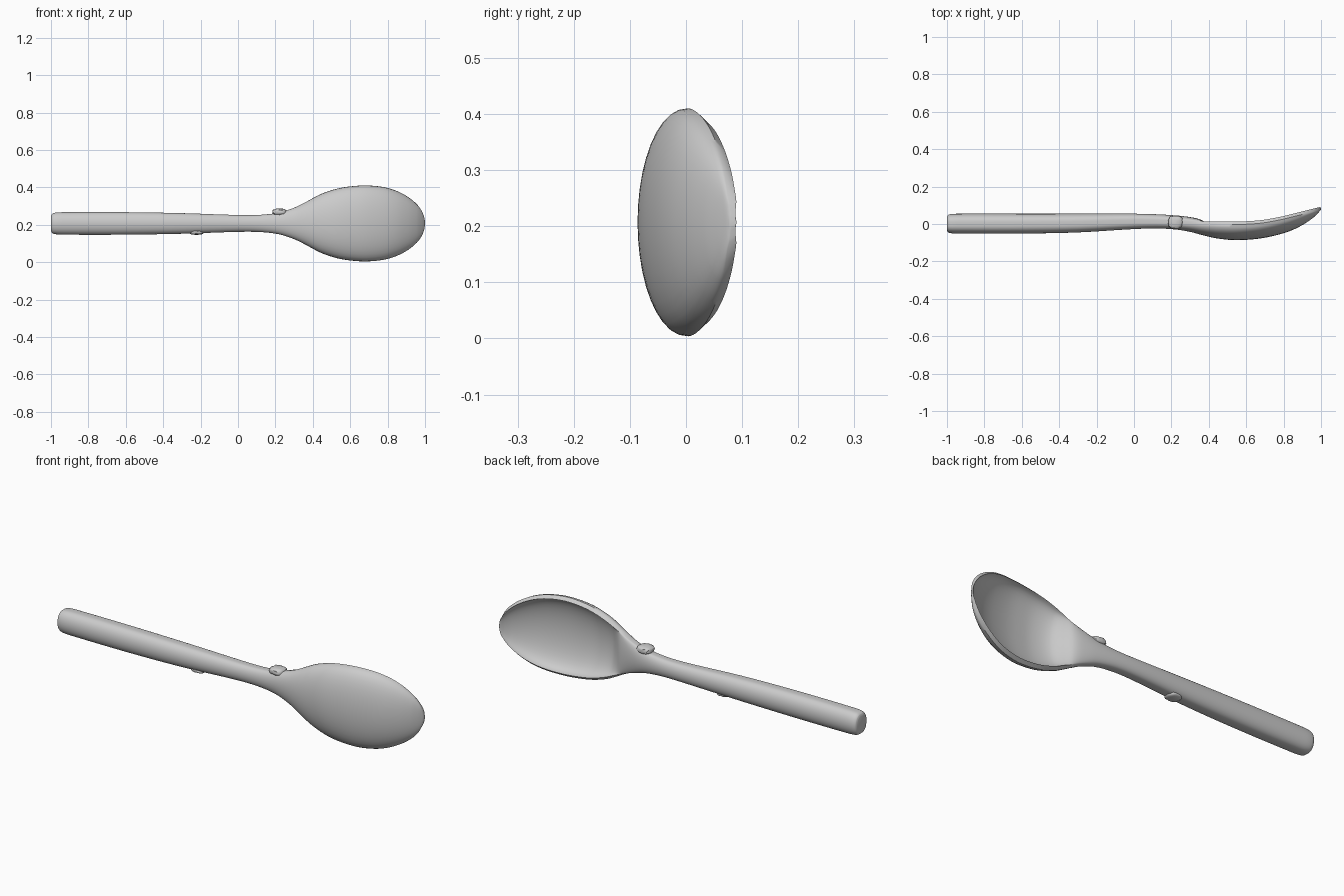
import bpy, bmesh, math, random
from mathutils import Vector

if "Cube" in bpy.data.objects:
    bpy.data.objects.remove(bpy.data.objects["Cube"])

random.seed(4)
ZC = 0.207

grey = bpy.data.materials.new("plain_grey")
grey.diffuse_color = (0.6, 0.6, 0.6, 1)
grey.use_nodes = True
grey.node_tree.nodes["Principled BSDF"].inputs["Base Color"].default_value = grey.diffuse_color

# Stations along the spoon:
# x, half width, rim y, outer (front) y, inner (back) y, lip width
STATIONS = [
    (-1.0, 0.040, 0.002, -0.034, 0.038, 0),
    (-0.995, 0.050, 0.002, -0.043, 0.047, 0),
    (-0.98, 0.057, 0.002, -0.049, 0.053, 0),
    (-0.93, 0.060, 0.002, -0.051, 0.055, 0),
    (-0.60, 0.060, 0.002, -0.051, 0.055, 0),
    (-0.30, 0.055, 0.005, -0.045, 0.055, 0),
    (0.00, 0.045, 0.014, -0.027, 0.055, 0),
    (0.12, 0.046, 0.014, -0.024, 0.052, 0),
    (0.22, 0.058, 0.012, -0.029, 0.046, 0),
    (0.30, 0.084, 0.009, -0.042, 0.037, 0.002),
    (0.36, 0.113, 0.006, -0.058, 0.022, 0.008),
    (0.40, 0.135, 0.005, -0.068, -0.008, 0.013),
    (0.45, 0.160, 0.005, -0.078, -0.045, 0.015),
    (0.53, 0.186, 0.005, -0.086, -0.064, 0.015),
    (0.61, 0.199, 0.007, -0.084, -0.064, 0.015),
    (0.69, 0.203, 0.014, -0.075, -0.056, 0.015),
    (0.78, 0.194, 0.030, -0.055, -0.036, 0.015),
    (0.85, 0.173, 0.047, -0.031, -0.012, 0.015),
    (0.91, 0.141, 0.062, 0.000, 0.018, 0.015),
    (0.955, 0.104, 0.073, 0.031, 0.048, 0.015),
    (0.98, 0.071, 0.079, 0.054, 0.070, 0.014),
    (0.995, 0.036, 0.083, 0.071, 0.086, 0.008),
    (1.0, 0.008, 0.084, 0.078, 0.090, 0.002),
]


def spline(rows, steps):
    """Catmull-Rom interpolation of the station table."""
    out = []
    for i in range(len(rows) - 1):
        a, b = rows[max(i - 1, 0)], rows[i]
        c, d = rows[i + 1], rows[min(i + 2, len(rows) - 1)]
        for s in range(steps):
            t = s / steps
            # tangents scaled by x spacing, so uneven stations do not overshoot
            row = []
            h = c[0] - b[0]
            for k in range(len(b)):
                m0 = (c[k] - a[k]) / (c[0] - a[0]) * h
                m1 = (d[k] - b[k]) / (d[0] - b[0]) * h
                row.append((2*t**3 - 3*t**2 + 1) * b[k] + (t**3 - 2*t**2 + t) * m0
                           + (-2*t**3 + 3*t**2) * c[k] + (t**3 - t**2) * m1)
            out.append(row)
    out.append(rows[-1])
    return out


def section(x, w, yr, yb, yt, lip, n=20):
    """Closed ring: outer curve, then inner curve inset by the lip."""
    e = min(0.008, abs(yr - yb) * 0.5)
    pts = []
    for i in range(n + 1):
        a = math.pi * i / n
        s = math.sin(a) ** 0.9
        pts.append(Vector((x, yr - e + (yb - yr + e) * s, ZC - w * math.cos(a))))
    for i in range(n + 1):
        a = math.pi * i / n
        s = math.sin(a) ** 0.9
        pts.append(Vector((x, yr + e + (yt - yr - e) * s, ZC + (w - lip) * math.cos(a))))
    return pts


def finish(bm, name, angle):
    bmesh.ops.recalc_face_normals(bm, faces=bm.faces)
    me = bpy.data.meshes.new(name)
    bm.to_mesh(me)
    bm.free()
    me.materials.append(grey)
    ob = bpy.data.objects.new(name, me)
    bpy.context.collection.objects.link(ob)
    bpy.ops.object.select_all(action='DESELECT')
    ob.select_set(True)
    bpy.context.view_layer.objects.active = ob
    bpy.ops.object.shade_smooth_by_angle(angle=math.radians(angle))
    return ob


# Handle and bowl as one lofted skin
bm = bmesh.new()
rings = [[bm.verts.new(p) for p in section(*r)] for r in spline(STATIONS, 4)]
for r0, r1 in zip(rings, rings[1:]):
    m = len(r0)
    for j in range(m):
        k = (j + 1) % m
        bm.faces.new((r0[j], r0[k], r1[k], r1[j]))
bm.faces.new(rings[0])
bm.faces.new(rings[-1])
finish(bm, "spoon_body", 50)


# Small lumps on the neck and under the handle
def lump(name, loc, size):
    bm = bmesh.new()
    bmesh.ops.create_icosphere(bm, subdivisions=3, radius=1)
    for v in bm.verts:
        p = v.co.copy()
        # flattened boxy pebble with an uneven surface
        f = 1 / max((abs(p.x)**3 + abs(p.y)**3 + abs(p.z)**3) ** (1 / 3), 0.1)
        f *= 0.95 + random.uniform(-0.05, 0.05)
        v.co = Vector(loc) + Vector((p.x * size[0], p.y * size[1], p.z * size[2])) * f
    finish(bm, name, 40)


lump("neck_lump", (0.222, 0.010, 0.268), (0.040, 0.036, 0.019))
lump("handle_lump", (-0.222, 0.004, 0.160), (0.038, 0.034, 0.014))
